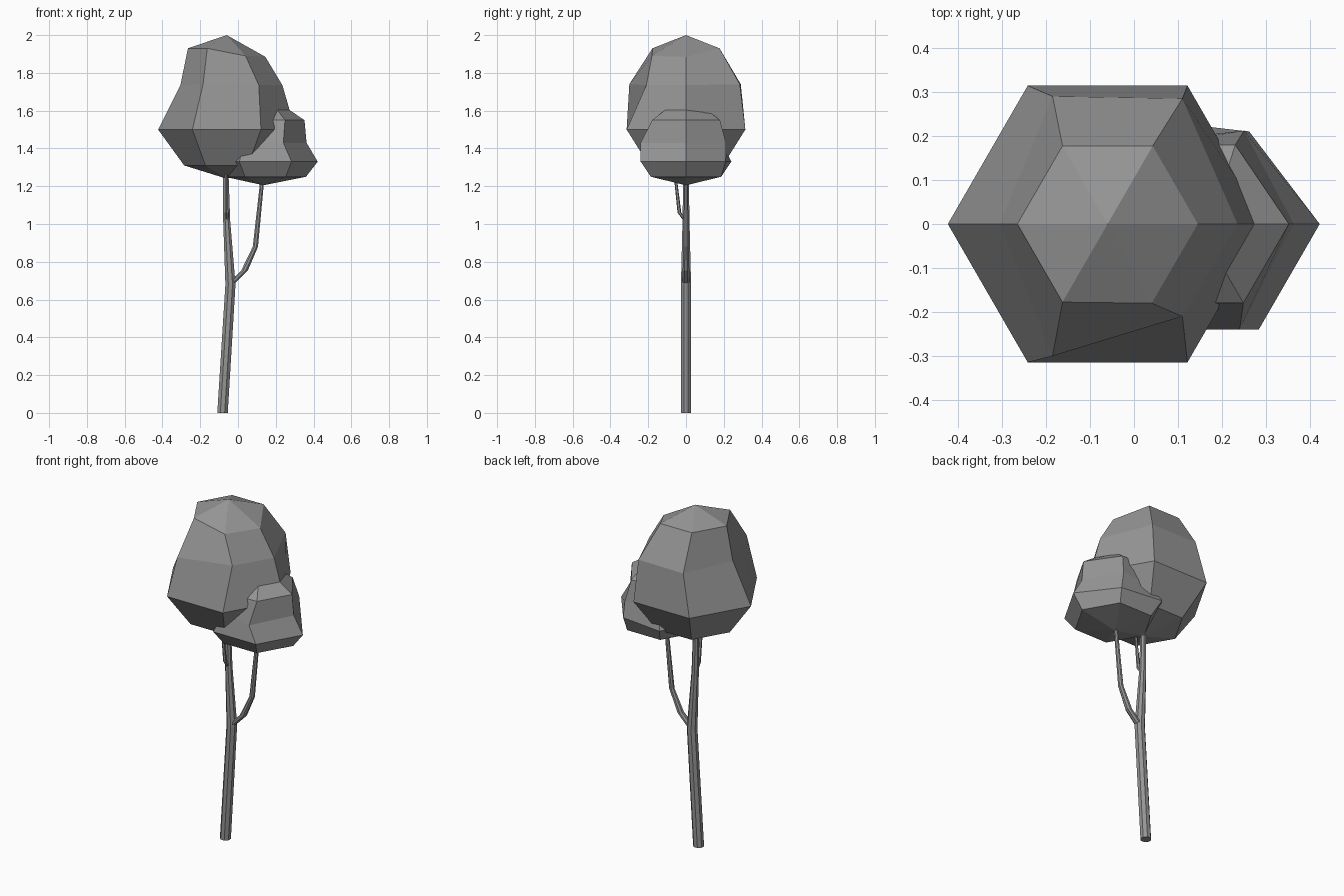
import bpy
import bmesh
import math
from mathutils import Vector

cube = bpy.data.objects.get("Cube")
if cube:
    bpy.data.objects.remove(cube)

grey = bpy.data.materials.new("plain grey")
grey.use_nodes = True
grey.diffuse_color = (0.3, 0.3, 0.3, 1)
grey.node_tree.nodes["Principled BSDF"].inputs["Base Color"].default_value = (0.3, 0.3, 0.3, 1)


def skin(name, rings, bottom=None, top=None):
    """Join rings of points with flat faces, closing each end with a point or a cap."""
    bm = bmesh.new()
    loops = [[bm.verts.new(p) for p in ring] for ring in rings]
    n = len(loops[0])
    for low, high in zip(loops, loops[1:]):
        for i in range(n):
            j = (i + 1) % n
            bm.faces.new((low[i], low[j], high[j], high[i]))
    for loop, tip in ((loops[0], bottom), (loops[-1], top)):
        if tip is None:
            bm.faces.new(loop)
        else:
            apex = bm.verts.new(tip)
            for i in range(n):
                bm.faces.new((loop[i], loop[(i + 1) % n], apex))
    bmesh.ops.recalc_face_normals(bm, faces=bm.faces)
    mesh = bpy.data.meshes.new(name)
    bm.to_mesh(mesh)
    bm.free()
    mesh.materials.append(grey)
    obj = bpy.data.objects.new(name, mesh)
    bpy.context.collection.objects.link(obj)
    return obj


def hexagon(cx, z, r, moved=None):
    """Six-sided ring; moved replaces chosen corners, counted from +x."""
    ring = [Vector((cx + r * math.cos(k * math.pi / 3), r * math.sin(k * math.pi / 3), z))
            for k in range(6)]
    for k, p in (moved or {}).items():
        ring[k] = Vector(p)
    return ring


def limb(name, path, sides=8):
    """Tapering limb through (x, y, z, radius) stations."""
    rings = []
    for x, y, z, r in path:
        rings.append([(x + r * math.cos(a), y + r * math.sin(a), z)
                      for a in (2 * math.pi * (k + 0.5) / sides for k in range(sides))])
    return skin(name, rings)


# Large crown
cx = -0.06
skin("large_crown", [
    hexagon(cx, 1.31, 0.225),
    hexagon(cx, 1.5, 0.363),
    hexagon(cx, 1.735, 0.295, {1: (0.11, 0.285, 1.74), 2: (-0.185, 0.29, 1.74),
                               3: (-0.305, 0, 1.735), 4: (-0.185, -0.3, 1.74),
                               5: (0.11, -0.21, 1.735)}),
    hexagon(cx, 1.93, 0.205, {0: (0.145, 0, 1.885), 5: (0.04, -0.18, 1.89)}),
], bottom=(cx, 0, 1.24), top=(cx, 0, 2.0))

# Small crown
cx = 0.145
skin("small_crown", [
    hexagon(cx, 1.25, 0.215),
    hexagon(cx, 1.33, 0.277, {1: (0.262, 0.21, 1.33)}),
    hexagon(cx, 1.43, 0.218, {1: (0.25, 0.212, 1.43), 5: (0.24, -0.24, 1.43)}),
    hexagon(cx, 1.55, 0.207, {1: (0.23, 0.18, 1.55)}),
    hexagon(cx, 1.605, 0.125),
], bottom=(0.135, 0, 1.205), top=(cx, 0, 1.62))

# Trunk and branches
limb("trunk", [(-0.082, 0, 0, 0.03), (-0.04, 0, 0.68, 0.029),
               (-0.06, 0, 1.02, 0.02), (-0.065, 0, 1.3, 0.015)])
limb("side_branch", [(-0.035, 0, 0.685, 0.02), (0.035, 0, 0.755, 0.019),
                     (0.092, 0, 0.88, 0.015), (0.13, 0, 1.25, 0.011)])
limb("front_twig", [(-0.06, 0, 1.015, 0.012), (-0.06, -0.035, 1.06, 0.01),
                    (-0.062, -0.06, 1.28, 0.007)], sides=6)
